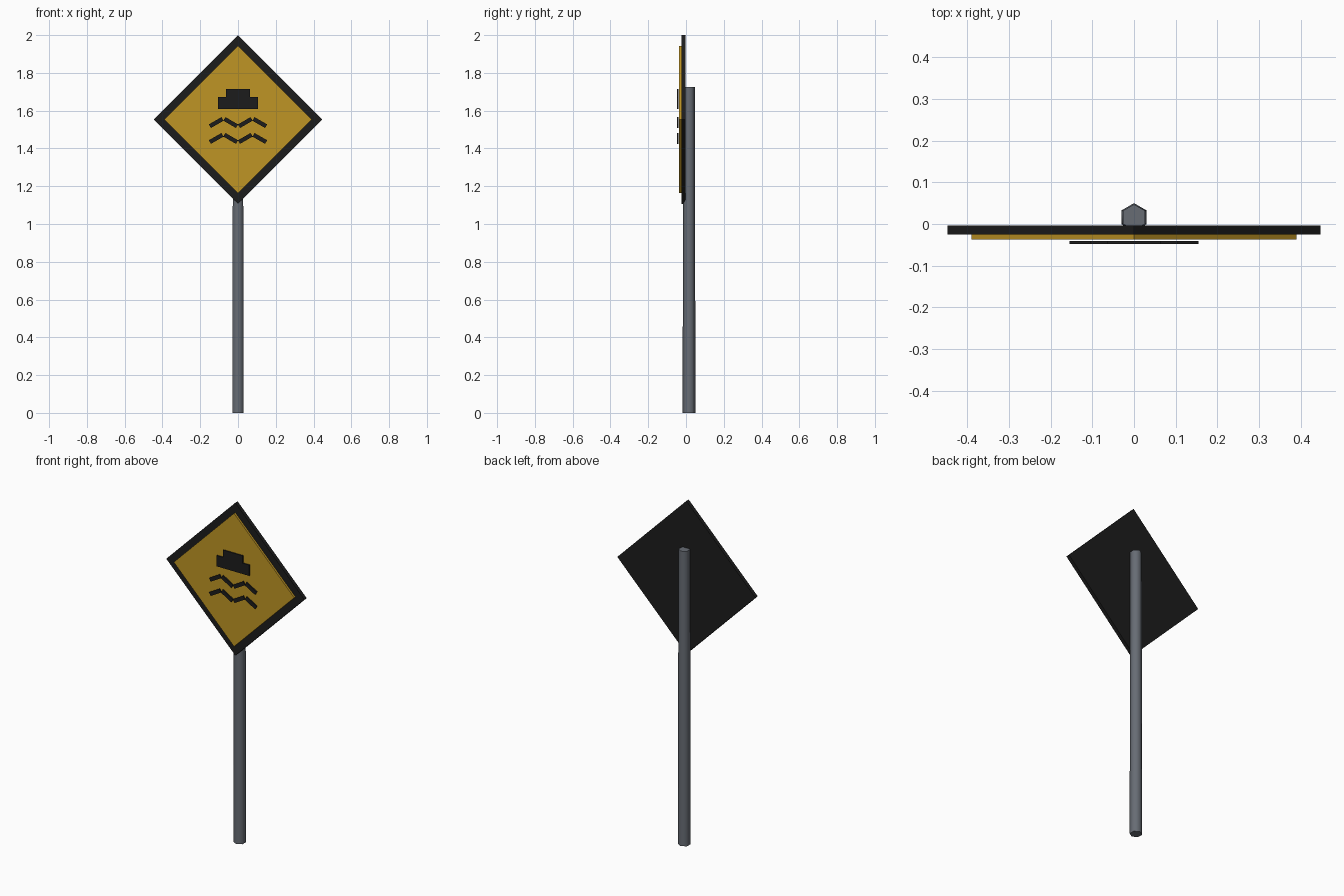
import bpy
import math

cube = bpy.data.objects.get("Cube")
if cube:
    bpy.data.objects.remove(cube, do_unlink=True)


def material(name, color):
    mat = bpy.data.materials.new(name)
    mat.use_nodes = True
    mat.diffuse_color = (*color, 1)
    mat.node_tree.nodes["Principled BSDF"].inputs["Base Color"].default_value = (*color, 1)
    return mat


BLACK = material("black paint", (0.012, 0.012, 0.012))
YELLOW = material("sign yellow", (0.52, 0.30, 0.018))
GREY = material("pole grey", (0.135, 0.15, 0.175))


def plate(name, outline, y_front, y_back, mat):
    """Extrude an (x, z) outline, counter-clockwise from the front, along y."""
    n = len(outline)
    verts = [(x, y, z) for y in (y_front, y_back) for x, z in outline]
    faces = [tuple(range(n)), tuple(reversed(range(n, 2 * n)))]
    faces += [(i, i + n, (i + 1) % n + n, (i + 1) % n) for i in range(n)]
    mesh = bpy.data.meshes.new(name)
    mesh.from_pydata(verts, [], faces)
    mesh.materials.append(mat)
    obj = bpy.data.objects.new(name, mesh)
    bpy.context.collection.objects.link(obj)
    return obj


def diamond(r):
    return [(0, CENTER - r), (r, CENTER), (0, CENTER + r), (-r, CENTER)]


def bar(x, z, length, thick, angle):
    c, s = math.cos(angle), math.sin(angle)
    corners = [(-1, -1), (1, -1), (1, 1), (-1, 1)]
    return [(x + c * u * length / 2 - s * v * thick / 2,
             z + s * u * length / 2 + c * v * thick / 2) for u, v in corners]


CENTER = 1.553

# Hexagonal pole, slightly tapered
bpy.ops.mesh.primitive_cone_add(vertices=6, radius1=0.034, radius2=0.031,
                                depth=1.725, location=(0, 0.016, 1.725 / 2))
pole = bpy.context.object
pole.name = "pole"
pole.data.materials.append(GREY)
bpy.ops.object.shade_smooth_by_angle(angle=math.radians(65))

# Sign board: black backing and yellow face
plate("sign_backing", diamond(0.447), -0.025, -0.003, BLACK)
plate("sign_face", diamond(0.39), -0.037, -0.024, YELLOW)

# Vehicle symbol: stepped silhouette
half = [(0.106, 1.609), (0.106, 1.672), (0.063, 1.672), (0.063, 1.715)]
plate("vehicle_symbol", half + [(-x, z) for x, z in reversed(half)],
      -0.048, -0.041, BLACK)

# Two rows of zigzag bars
for row, z in (("upper", 1.537), ("lower", 1.453)):
    for i in range(4):
        tilt = math.radians(30 if i % 2 == 0 else -30)
        plate(f"{row}_wave_bar_{i + 1}", bar((i - 1.5) * 0.077, z, 0.077, 0.022, tilt),
              -0.048, -0.041, BLACK)
